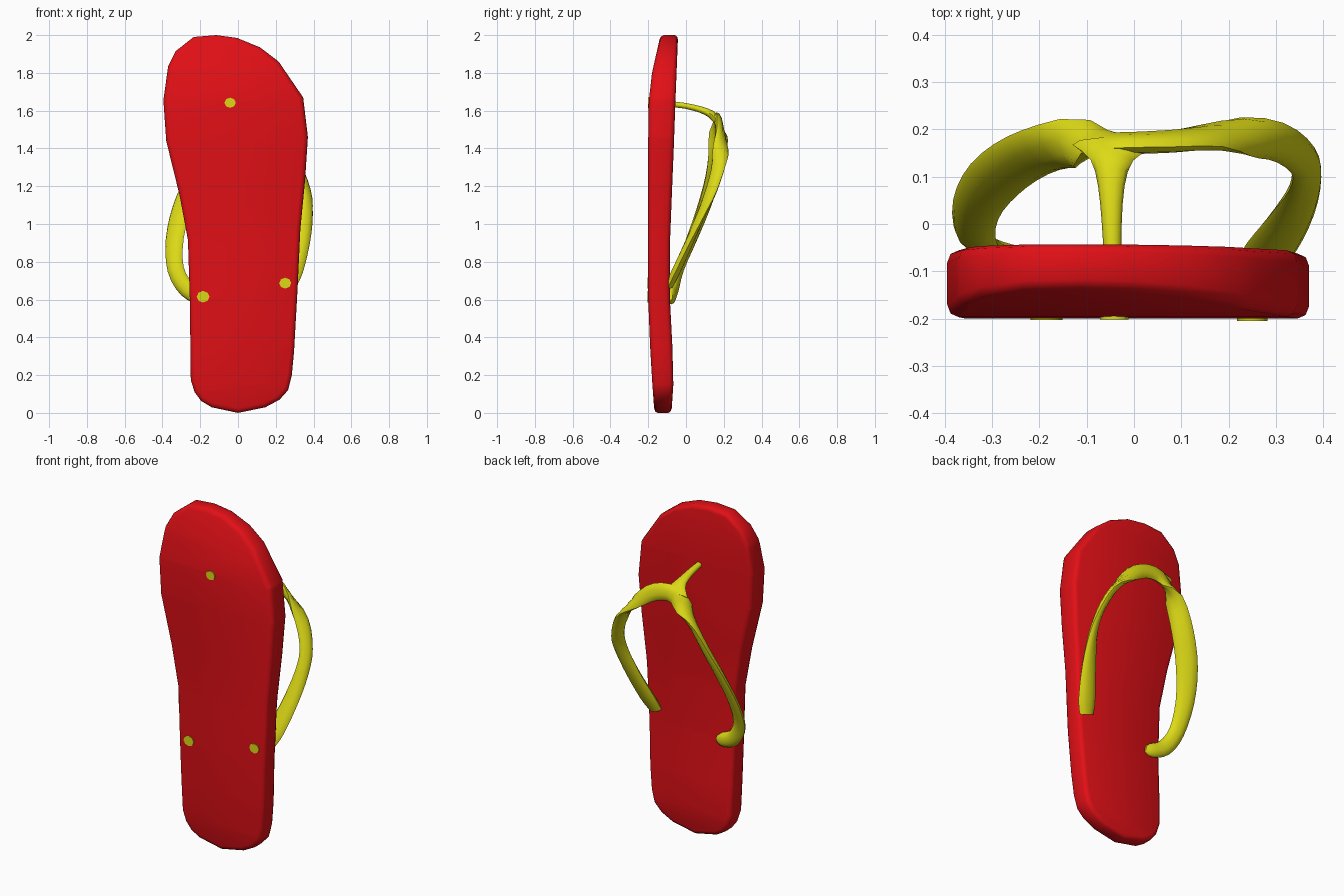
import bpy, bmesh, math
from mathutils import Vector

if "Cube" in bpy.data.objects:
    bpy.data.objects.remove(bpy.data.objects["Cube"])


def material(name, color):
    m = bpy.data.materials.new(name)
    m.diffuse_color = color
    m.use_nodes = True
    m.node_tree.nodes["Principled BSDF"].inputs["Base Color"].default_value = m.diffuse_color
    return m


RED = material("red_rubber", (0.75, 0.005, 0.008, 1))
YELLOW = material("yellow_rubber", (0.72, 0.70, 0.008, 1))


def finish(bm, name, mat, angle):
    bmesh.ops.recalc_face_normals(bm, faces=bm.faces)
    me = bpy.data.meshes.new(name)
    bm.to_mesh(me)
    bm.free()
    ob = bpy.data.objects.new(name, me)
    bpy.context.collection.objects.link(ob)
    me.materials.append(mat)
    bpy.ops.object.select_all(action='DESELECT')
    ob.select_set(True)
    bpy.context.view_layer.objects.active = ob
    bpy.ops.object.shade_smooth_by_angle(angle=math.radians(angle))
    return ob


# Sole: outline (x, z), bevelled slab, then bent to the side profile
outline = [(0, 0), (.145, .03), (.22, .07), (.265, .12), (.285, .2), (.297, .33),
           (.315, .65), (.33, .97), (.355, 1.23), (.37, 1.46), (.345, 1.67),
           (.215, 1.86), (.117, 1.935), (-.005, 1.985), (-.115, 2), (-.235, 1.99),
           (-.33, 1.915), (-.37, 1.835), (-.395, 1.655), (-.38, 1.44), (-.31, 1.155),
           (-.265, .915), (-.255, .6), (-.25, .175), (-.23, .11), (-.195, .063), (-.14, .03)]
# side profile: z, sole underside y, foot side y
profile = [(0, -.167, -.077), (.15, -.178, -.067), (.35, -.19, -.072), (.6, -.2, -.085),
           (.9, -.2, -.085), (1.2, -.2, -.073), (1.45, -.2, -.063), (1.65, -.197, -.056),
           (1.8, -.18, -.05), (2, -.135, -.042)]


def side(z):
    for (z0, f0, b0), (z1, f1, b1) in zip(profile, profile[1:]):
        if z <= z1 + 1e-6:
            k = (z - z0) / (z1 - z0)
            return f0 + (f1 - f0) * k, b0 + (b1 - b0) * k
    return profile[-1][1:]


H = 0.065
bm = bmesh.new()
base = bm.faces.new([bm.verts.new((x, -H, z)) for x, z in outline])
ext = bmesh.ops.extrude_face_region(bm, geom=[base], use_keep_orig=True)
for v in ext["geom"]:
    if isinstance(v, bmesh.types.BMVert):
        v.co.y = H
bmesh.ops.recalc_face_normals(bm, faces=bm.faces)
rims = [e for e in bm.edges if abs(e.verts[0].co.y - e.verts[1].co.y) < 1e-5]
bmesh.ops.bevel(bm, geom=rims, offset=.024, segments=2, profile=.5, affect='EDGES')
for z, _, _ in profile[1:-1]:
    bmesh.ops.bisect_plane(bm, geom=bm.verts[:] + bm.edges[:] + bm.faces[:],
                           plane_co=(0, 0, z), plane_no=(0, 0, 1))
for v in bm.verts:
    f, b = side(v.co.z)
    v.co.y = f + (b - f) * (v.co.y + H) / (2 * H)
finish(bm, "sole", RED, 50)


def catmull(rows, steps):
    out = []
    for i in range(len(rows) - 1):
        p = [rows[max(0, min(len(rows) - 1, i + k))] for k in (-1, 0, 1, 2)]
        for s in range(steps):
            t = s / steps
            out.append([.5 * (2 * b + (c - a) * t + (2 * a - 5 * b + 4 * c - d) * t * t
                              + (3 * b - a - 3 * c + d) * t ** 3)
                        for a, b, c, d in zip(*p)])
    return out + [list(rows[-1])]


def sweep(name, rows, steps=3, sides=10):
    """Rows: centre xyz, width direction xyz, half width, half thickness."""
    rows = catmull(rows, steps)
    pts = [Vector(r[:3]) for r in rows]
    bm = bmesh.new()
    rings = []
    for i, r in enumerate(rows):
        t = (pts[min(i + 1, len(pts) - 1)] - pts[max(i - 1, 0)]).normalized()
        w = Vector(r[3:6])
        w = (w - t * w.dot(t)).normalized()
        n = t.cross(w)
        rings.append([bm.verts.new(pts[i] + w * r[6] * math.cos(a) + n * r[7] * math.sin(a))
                      for a in (2 * math.pi * k / sides for k in range(sides))])
    for a, b in zip(rings, rings[1:]):
        for k in range(sides):
            j = (k + 1) % sides
            bm.faces.new((a[k], a[j], b[j], b[k]))
    bm.faces.new(rings[0])
    bm.faces.new(rings[-1])
    return finish(bm, name, YELLOW, 60)


# Strap: one band from the hooked left end, over the foot, to the right end
sweep("strap", [
    (-.150, -.085, .615, 0, 0, -1, .020, .015),
    (-.190, -.080, .615, 0, 0, -1, .042, .025),
    (-.270, -.065, .655, -.5, .1, -.8, .045, .025),
    (-.330, -.035, .760, -.9, .2, -.3, .045, .022),
    (-.335, .030, .920, -.85, .4, 0, .052, .022),
    (-.295, .095, 1.09, -.85, .5, 0, .060, .022),
    (-.225, .145, 1.26, -.8, .5, -.2, .060, .022),
    (-.140, .170, 1.43, -.55, .4, -.6, .055, .022),
    (-.045, .170, 1.535, 0, .2, -1, .050, .022),
    (.080, .175, 1.525, .1, .25, -1, .048, .022),
    (.200, .185, 1.440, .4, .3, -.8, .045, .021),
    (.300, .175, 1.320, .6, .4, -.6, .042, .021),
    (.357, .135, 1.180, .6, .5, -.4, .037, .020),
    (.362, .085, 1.060, .8, .3, -.3, .038, .020),
    (.335, .020, .910, .97, .0, -.2, .047, .022),
    (.290, -.050, .755, .97, -.12, -.2, .055, .024),
    (.262, -.088, .675, .97, -.12, -.2, .045, .022),
])

# Toe post: flares into the strap
sweep("toe_post", [
    (-.045, -.080, 1.635, 1, 0, 0, .018, .016),
    (-.047, .000, 1.625, 1, 0, 0, .021, .016),
    (-.048, .080, 1.605, 1, 0, 0, .028, .018),
    (-.047, .135, 1.580, 1, 0, 0, .045, .022),
    (-.045, .165, 1.545, 1, 0, 0, .085, .022),
], steps=2)

# Plugs on the underside of the sole
for name, x, z, r, y in (("toe_plug", -.042, 1.642, .030, -.202),
                         ("left_plug", -.185, .615, .034, -.203),
                         ("right_plug", .250, .687, .032, -.205)):
    sweep(name, [(x, -.10, z, 1, 0, 0, r * .8, r * .8),
                 (x, -.19, z, 1, 0, 0, r, r * .9),
                 (x, y, z, 1, 0, 0, r, r * .9)], steps=1, sides=8)
